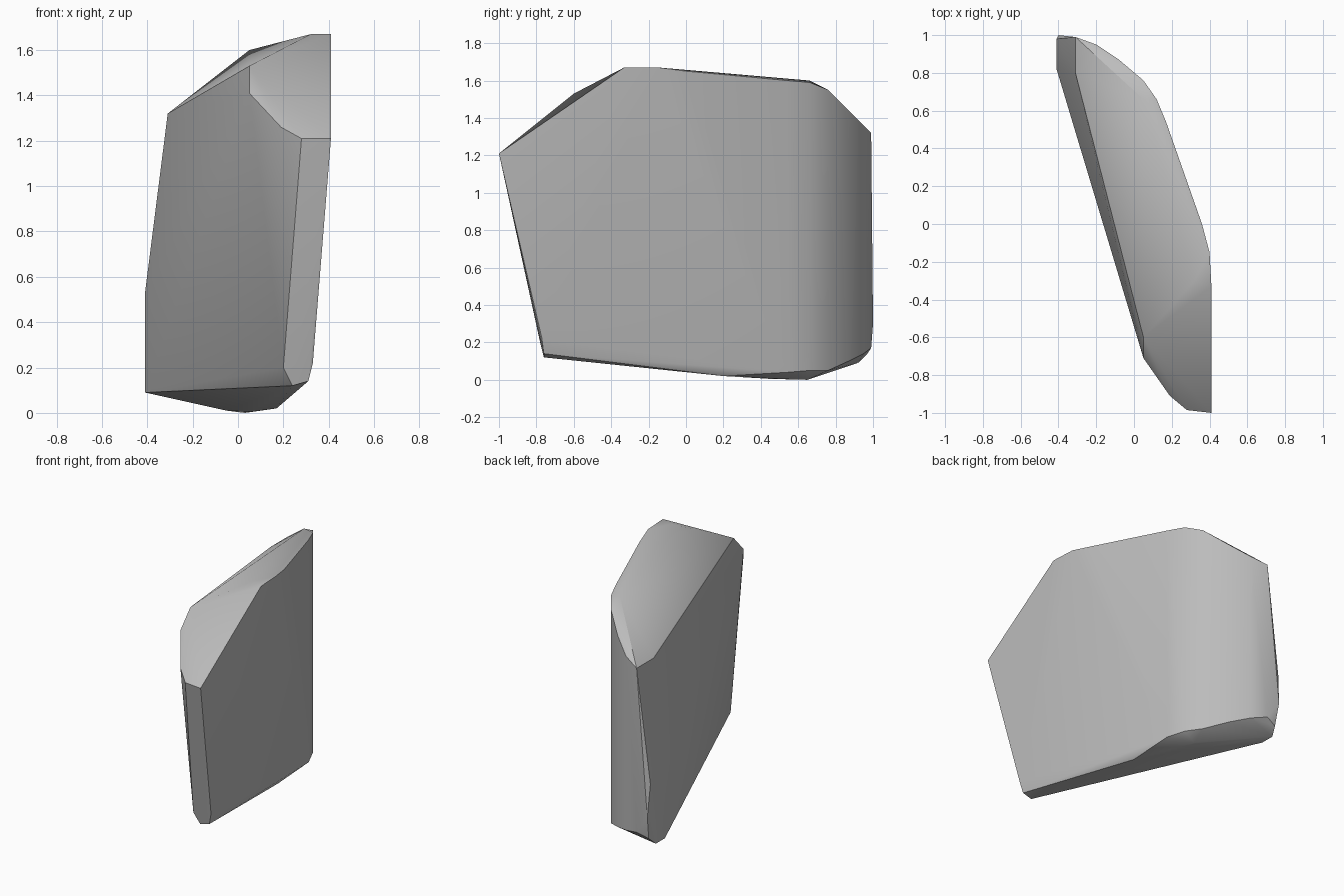
import bpy
import bmesh
import math

cube = bpy.data.objects.get("Cube")
if cube:
    bpy.data.objects.remove(cube, do_unlink=True)


def make_material(name, colour):
    material = bpy.data.materials.new(name)
    material.use_nodes = True
    material.diffuse_color = colour
    shader = material.node_tree.nodes["Principled BSDF"]
    shader.inputs["Base Color"].default_value = colour
    return material


def make_hull(name, outlines, material):
    """Wrap a faceted convex skin around a few outlines."""
    bm = bmesh.new()
    for outline in outlines:
        for point in outline:
            bm.verts.new(point)
    result = bmesh.ops.convex_hull(bm, input=bm.verts)
    spare = set(result["geom_interior"] + result["geom_unused"])
    loose = [item for item in spare if isinstance(item, bmesh.types.BMVert)]
    bmesh.ops.delete(bm, geom=loose, context="VERTS")
    bmesh.ops.recalc_face_normals(bm, faces=bm.faces)
    mesh = bpy.data.meshes.new(name)
    bm.to_mesh(mesh)
    bm.free()
    mesh.materials.append(material)
    stone = bpy.data.objects.new(name, mesh)
    bpy.context.collection.objects.link(stone)
    return stone


# Rounded back end: plan position, underside height, top height
back_curve = [
    (-.31, .99, .17, 1.32),
    (-.2, .95, .14, 1.36),
    (-.08, .87, .1, 1.44),
    (.05, .76, .05, 1.55),
    (.12, .66, .05, 1.59),
    (.17, .54, .04, 1.6),
]
back_bottom = [(x, y, low) for x, y, low, high in back_curve]
back_top = [(x, y, high) for x, y, low, high in back_curve]

# Narrow upright edge at the back
back_edge = [
    (-.41, .82, .09), (-.41, .92, .09), (-.39, .97, .14),
    (-.4, 1, .3), (-.41, .98, .53), (-.41, .82, .53),
    (-.31, .8, 1.32),
]

# Sloping crown and the chamfer at its front
crown = [
    (.05, .66, 1.6), (.36, 0, 1.65), (.4, -.15, 1.67),
    (.41, -.33, 1.67), (.32, -.3, 1.67), (.05, -.6, 1.53),
]
front_chamfer = [
    (.05, -.71, 1.41), (.19, -.91, 1.26),
    (.28, -.985, 1.21), (.41, -1, 1.21),
]

# Narrow foot at the front and the shallow keel beneath
front_foot = [
    (.2, -.78, .2), (.24, -.76, .12), (.31, -.76, .14), (.33, -.77, .22),
]
keel = [(.03, .65, 0), (.06, .45, .005), (-.05, .6, .01), (.17, .2, .02)]

stone_grey = make_material("stone grey", (.5, .5, .5, 1))
stone = make_hull(
    "stone_slab",
    [back_bottom, back_top, back_edge, crown, front_chamfer, front_foot, keel],
    stone_grey,
)

# Soft curved faces with crisp ridges
bpy.ops.object.select_all(action="DESELECT")
stone.select_set(True)
bpy.context.view_layer.objects.active = stone
bpy.ops.object.shade_smooth_by_angle(angle=math.radians(30))
